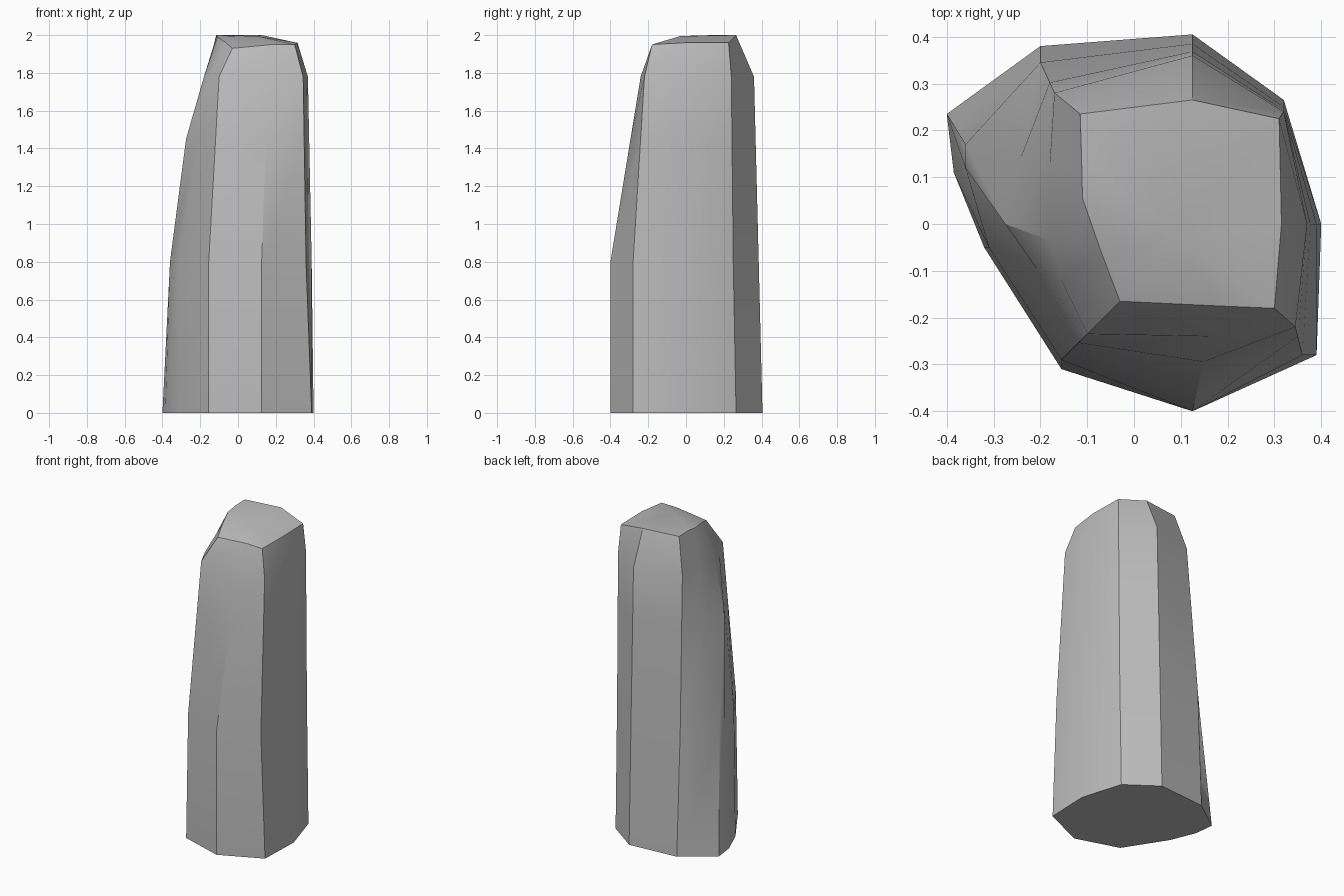
import bpy
import bmesh
import math
from mathutils import Vector

default_cube = bpy.data.objects.get("Cube")
if default_cube:
    bpy.data.objects.remove(default_cube, do_unlink=True)


def make_material(name, colour):
    material = bpy.data.materials.new(name)
    material.use_nodes = True
    material.diffuse_color = colour
    material.node_tree.nodes["Principled BSDF"].inputs["Base Color"].default_value = colour
    return material


def ring_at(height, outline):
    return [Vector((x, y, height)) for x, y in outline]


def blend_rings(lower, upper, factor):
    return [low.lerp(high, factor) for low, high in zip(lower, upper)]


# Outlines run counter-clockwise from the front corner
foot = ring_at(0, [
    (0.125, -0.4), (0.39, -0.28), (0.4, 0), (0.32, 0.265), (0.125, 0.405),
    (-0.2, 0.38), (-0.4, 0.235), (-0.385, 0.11), (-0.32, -0.05), (-0.155, -0.31)])
waist = ring_at(0.8, [
    (0.125, -0.4), (0.36, -0.28), (0.39, 0), (0.32, 0.25), (0.125, 0.385),
    (-0.2, 0.345), (-0.36, 0.17), (-0.36, 0.12), (-0.31, -0.05), (-0.155, -0.29)])
neck = ring_at(1.78, [
    (0.16, -0.24), (0.345, -0.22), (0.37, 0), (0.32, 0.24), (0.125, 0.36),
    (-0.17, 0.28), (-0.18, 0.13), (-0.18, -0.035), (-0.155, -0.12), (-0.1, -0.235)])

# The left shoulder bulges a little between waist and neck
shoulder = blend_rings(waist, neck, 0.66)
shoulder[7] = Vector((-0.275, 0, 1.45))

# The chipped crown dips towards the front and the left
crown = [Vector(point) for point in [
    (0.18, -0.175, 1.95), (0.3, -0.18, 1.95), (0.315, 0, 1.96), (0.31, 0.225, 1.96),
    (0.125, 0.265, 2), (-0.115, 0.235, 2), (-0.112, 0.14, 2), (-0.11, 0.055, 1.99),
    (-0.07, -0.06, 1.965), (-0.03, -0.165, 1.93)]]

# Stone pillar skinned through its rings, closed above and below
mesh = bpy.data.meshes.new("stone_pillar")
bm = bmesh.new()
rings = [[bm.verts.new(point) for point in ring]
         for ring in (foot, waist, shoulder, neck, crown)]
count = len(foot)
for lower, upper in zip(rings, rings[1:]):
    for i in range(count):
        j = (i + 1) % count
        bm.faces.new((lower[i], lower[j], upper[j], upper[i]))
bm.faces.new(reversed(rings[0]))
peak = bm.verts.new((0.1, -0.03, 1.995))
for i in range(count):
    bm.faces.new((rings[-1][i], rings[-1][(i + 1) % count], peak))
bmesh.ops.recalc_face_normals(bm, faces=bm.faces)
bm.to_mesh(mesh)
bm.free()

pillar = bpy.data.objects.new("stone_pillar", mesh)
bpy.context.collection.objects.link(pillar)
mesh.materials.append(make_material("stone grey", (0.5, 0.5, 0.5, 1)))

# Soft facets with crisp ridges
bpy.context.view_layer.objects.active = pillar
pillar.select_set(True)
bpy.ops.object.shade_smooth_by_angle(angle=math.radians(30))
